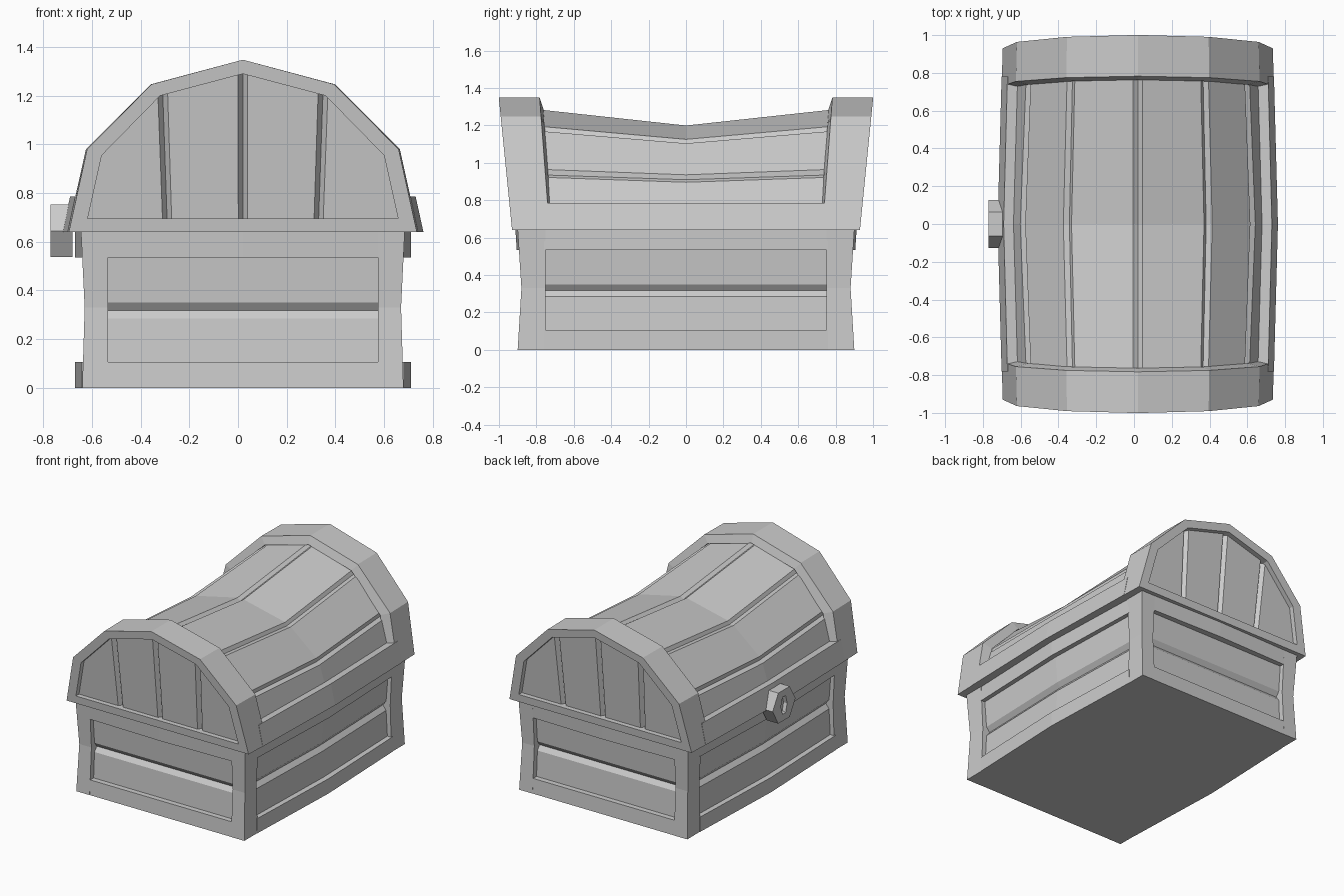
import bpy, bmesh, math
from mathutils import Vector

if "Cube" in bpy.data.objects:
    bpy.data.objects.remove(bpy.data.objects["Cube"])

CX = 0.02  # the chest sits slightly right of the lock-inclusive centre


def loft(name, rings, caps=True, closed=True):
    """Skin a list of equal-length point rings with flat quads."""
    bm = bmesh.new()
    vs = [[bm.verts.new((p[0] + CX, p[1], p[2])) for p in r] for r in rings]
    n = len(rings[0])
    for a, b in zip(vs, vs[1:]):
        for i in range(n if closed else n - 1):
            j = (i + 1) % n
            bm.faces.new((a[i], a[j], b[j], b[i]))
    if caps:
        bm.faces.new(vs[0])
        bm.faces.new(vs[-1])
    bmesh.ops.recalc_face_normals(bm, faces=bm.faces)
    me = bpy.data.meshes.new(name)
    bm.to_mesh(me)
    bm.free()
    ob = bpy.data.objects.new(name, me)
    bpy.context.collection.objects.link(ob)
    return ob


def full(half):
    """Mirror a half arch (outside to ridge) into a whole arch."""
    return half + [(-x, z) for x, z in half[-2::-1]]


def grooved(pts, w=0.025, d=0.022):
    """Cut a small V groove at each inner corner of an arch."""
    out = [pts[0]]
    for a, p, b in zip(pts, pts[1:], pts[2:]):
        a, p, b = Vector(a), Vector(p), Vector(b)
        inward = (Vector((0, 0.6)) - p).normalized()
        out += [p + (a - p).normalized() * w, p + inward * d, p + (b - p).normalized() * w]
    return out + [pts[-1]]


def y_end(z):
    return 0.93 + (z - 0.64) * 0.1


def top_at(x):
    """Height of the hidden top edge of the lid end planks."""
    prof = [(0, 1.32), (0.365, 1.225), (0.61, 0.965), (0.69, 0.68)]
    x = abs(x)
    for (x0, z0), (x1, z1) in zip(prof, prof[1:]):
        if x <= x1 + 1e-6:
            return z0 + (z1 - z0) * (x - x0) / (x1 - x0)


# Body: planked core with a groove halfway up
core = []
for z, a, b in [(0, .625, .855), (.10, .625, .855), (.285, .615, .845), (.317, .59, .82),
                (.35, .615, .845), (.54, .63, .86), (.645, .63, .86)]:
    m = a + 0.025
    core.append([(a, -b, z), (m, 0, z), (a, b, z), (0, b, z),
                 (-a, b, z), (-m, 0, z), (-a, -b, z), (0, -b, z)])
loft("body_planks", core)

# Body: pinched corner posts
for sx in (-1, 1):
    for sy in (-1, 1):
        loft("corner_post", [[(sx * .555, sy * .75, z), (sx * x, sy * .75, z),
                              (sx * x, sy * y, z), (sx * .555, sy * y, z)]
                             for z, x, y in [(0, .66, .90), (.33, .65, .88), (.64, .665, .90)]])

# Body: bowed rails at bottom and top of each side
for s in (-1, 1):
    for z0, z1, bow in [(0, .105, 0), (.535, .642, .012)]:
        loft("side_rail", [[(s * .58, y, z0), (s * x, y, z0), (s * x, y, z1), (s * (x - .07), y, z1)]
                           for y, x in [(-.76, .662), (0, .69), (.76, .662)]])
        yo = .899 if z0 == 0 else .90
        yi = .893
        y0, y1 = (yo, yi) if z0 == 0 else (yi, yo)
        loft("end_rail", [[(x, s * .83, z0), (x, s * (y0 + b), z0), (x, s * (y1 + b), z1), (x, s * .83, z1)]
                          for x, b in [(-.56, 0), (0, bow), (.56, 0)]])

# Lid: sagging plank vault
end_arch = full([(.66, .64), (.645, .74), (.58, .95), (.355, 1.195), (0, 1.30)])
mid_arch = full([(.68, .64), (.67, .74), (.615, .92), (.375, 1.12), (0, 1.205)])


def vault_ring(arch, y):
    return [(x, y, z) for x, z in grooved(arch)]


loft("lid_planks", [vault_ring(end_arch, -.86), vault_ring(mid_arch, 0), vault_ring(end_arch, .86)])

# Lid: leaning end arches, end planks and end rails
outer = full([(.715, .64), (.64, .98), (.375, 1.247), (0, 1.348)])
inner = full([(.65, .64), (.58, .955), (.34, 1.2), (0, 1.29)])
for s in (-1, 1):
    loft("lid_arch", [[(xo, s * y_end(zo), zo),
                       (xo * 1.008, s * (.74 + (zo - .78) * .075), zo),
                       (xi, s * (.725 + (zi - .78) * .075), zi),
                       (xi, s * y_end(zi), zi)]
                      for (xo, zo), (xi, zi) in zip(outer, inner)])
    cols = [(-.69, 0), (-.61, 0)]
    for c in (-.33, 0, .33):
        cols += [(c - .02, 0), (c, .028), (c + .02, 0)]
    cols += [(.61, 0), (.69, 0)]
    loft("lid_end_planks", [[(x * (.94 if abs(x) < .4 else 1), s * (y_end(.66) - .035 - d), .66),
                             (x, s * (y_end(top_at(x)) - .035 - d), top_at(x))] for x, d in cols],
         caps=False, closed=False)
    loft("lid_end_rail", [[(x, s * .86, .64), (x, s * y_end(.64), .64),
                           (x, s * y_end(.695), .695), (x, s * .86, .695)] for x in (-.65, .65)])

# Lid: bowed side rails
for s in (-1, 1):
    loft("lid_side_rail", [[(s * .62, y, .64), (s * xb, y, .64), (s * xt, y, .785), (s * .62, y, .775)]
                           for y, xb, xt in [(-.78, .721, .69), (0, .742, .71), (.78, .721, .69)]])

# Lock: hexagonal plate with a recessed keyhole slot
def hexagon(x, ry, rz):
    return [(x, ry * math.cos(k * math.pi / 3), .645 + rz * math.sin(k * math.pi / 3)) for k in range(6)]


loft("lock", [hexagon(-.70, .128, .125), hexagon(-.79, .128, .125),
              hexagon(-.79, .035, .07), hexagon(-.765, .03, .06)])
